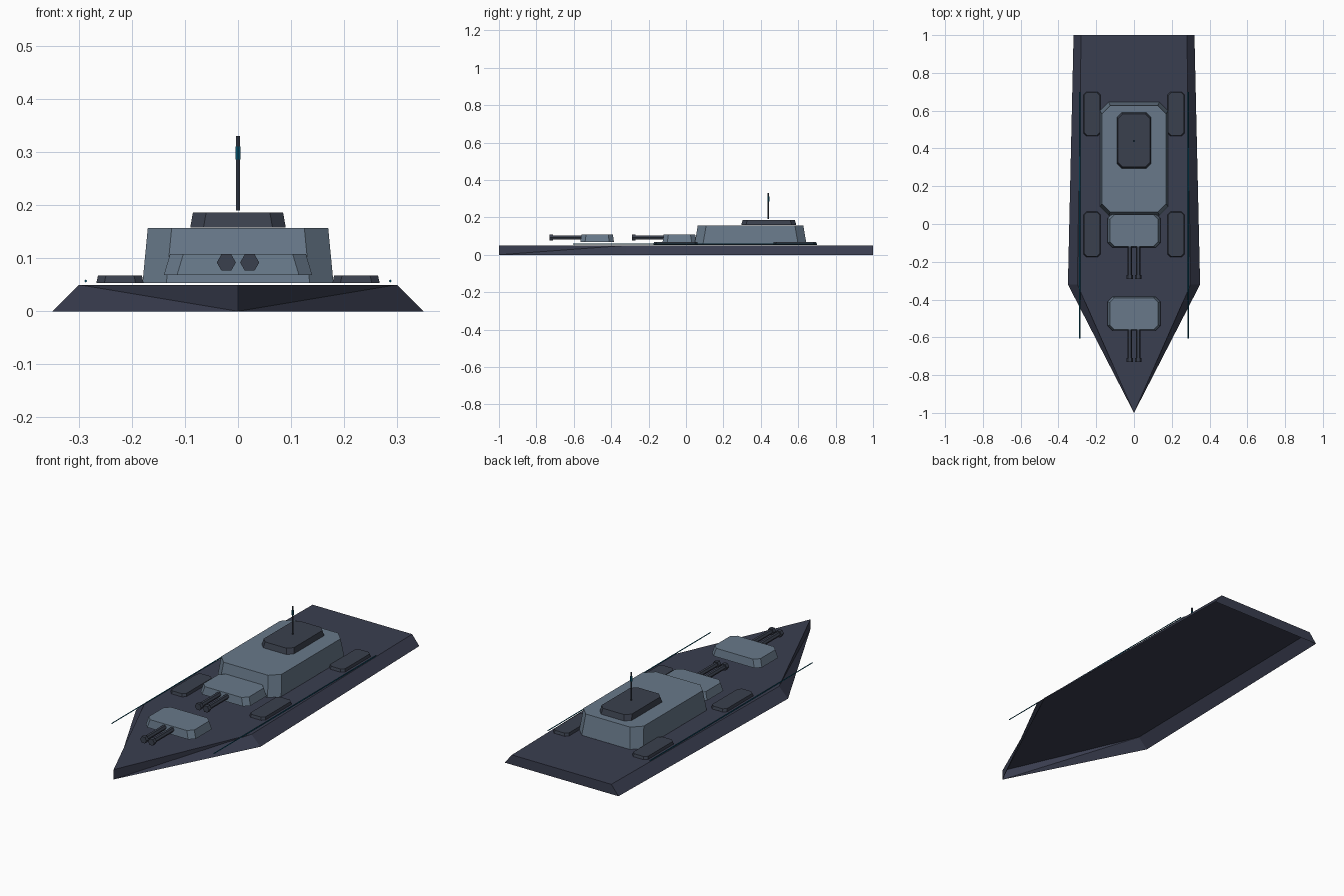
import bpy, bmesh, math
from mathutils import Matrix

if "Cube" in bpy.data.objects:
    bpy.data.objects.remove(bpy.data.objects["Cube"])


def material(name, rgb):
    lin = [(c / 255 / 12.92) if c < 11 else ((c / 255 + 0.055) / 1.055) ** 2.4 for c in rgb]
    m = bpy.data.materials.new(name)
    m.diffuse_color = (*lin, 1)
    m.use_nodes = True
    m.node_tree.nodes["Principled BSDF"].inputs["Base Color"].default_value = m.diffuse_color
    return m


HULL = material("dark slate", (58, 62, 80))
ARMOUR = material("blue grey", (104, 121, 138))
TRIM = material("dark grey", (58, 64, 77))
GLOW = material("deep teal", (8, 84, 110))


def finish(name, bm, mat):
    me = bpy.data.meshes.new(name)
    bm.to_mesh(me)
    bm.free()
    me.materials.append(mat)
    ob = bpy.data.objects.new(name, me)
    bpy.context.collection.objects.link(ob)
    return ob


def octagon(x0, x1, y0, y1, c):
    return [(x0 + c, y0), (x1 - c, y0), (x1, y0 + c), (x1, y1 - c),
            (x1 - c, y1), (x0 + c, y1), (x0, y1 - c), (x0, y0 + c)]


def block(name, x, y, z, chamfer, inset_x, inset_y, mat):
    """Chamfered box that narrows towards the top."""
    bm = bmesh.new()
    low = [bm.verts.new((*p, z[0])) for p in octagon(*x, *y, chamfer)]
    top = [bm.verts.new((*p, z[1])) for p in octagon(
        x[0] + inset_x, x[1] - inset_x, y[0] + inset_y, y[1] - inset_y, chamfer)]
    bm.faces.new(low[::-1])
    bm.faces.new(top)
    for i in range(8):
        j = (i + 1) % 8
        bm.faces.new((low[i], low[j], top[j], top[i]))
    return finish(name, bm, mat)


def rod(name, start, length, radius, axis, mat, sides=6):
    """Prism running from start along y or z."""
    bm = bmesh.new()
    bmesh.ops.create_cone(bm, cap_ends=True, segments=sides, radius1=radius,
                          radius2=radius, depth=length,
                          matrix=Matrix.Translation((0, 0, length / 2)))
    turn = Matrix.Rotation(-math.pi / 2, 4, 'X') if axis == 'y' else Matrix()
    spin = Matrix.Rotation(math.pi / 2, 4, 'Z') if axis == 'y' else Matrix()
    bm.transform(Matrix.Translation(start) @ turn @ spin)
    return finish(name, bm, mat)


# Hull: open underneath, sides leaning in to the deck, sharp vertical bow
bm = bmesh.new()
def ring(knuckle, stern, z):
    pts = [(0, -1), (knuckle, -0.32), (stern, 1), (-stern, 1), (-knuckle, -0.32)]
    return [bm.verts.new((*p, z)) for p in pts]
low, top = ring(0.35, 0.32, 0), ring(0.30, 0.28, 0.05)
bm.faces.new(top)
for i in (1, 2, 3):
    bm.faces.new((low[i], low[i + 1], top[i + 1], top[i]))
bm.faces.new((low[0], low[1], top[1]))
bm.faces.new((low[0], top[1], top[0]))
bm.faces.new((low[4], low[0], top[4]))
bm.faces.new((low[0], top[0], top[4]))
finish("hull", bm, HULL)

# Superstructure and bridge
block("superstructure", (-0.18, 0.18), (0.045, 0.645), (0.053, 0.157), 0.045, 0.01, 0.018, ARMOUR)
block("bridge", (-0.09, 0.09), (0.295, 0.59), (0.158, 0.186), 0.025, 0.005, 0.008, TRIM)

# Mast with a lit band
rod("mast", (0, 0.44, 0.19), 0.14, 0.0045, 'z', TRIM)
rod("mast_light", (0, 0.44, 0.286), 0.025, 0.0055, 'z', GLOW)

# Twin gun turrets
for n, y in (("forward", -0.475), ("rear", -0.035)):
    block(n + "_turret", (-0.14, 0.14), (y - 0.09, y + 0.09), (0.068, 0.108), 0.025, 0.012, 0.006, ARMOUR)
    for s, x in (("left", -0.022), ("right", 0.022)):
        rod(f"{n}_{s}_barrel", (x, y - 0.25, 0.092), 0.18, 0.012, 'y', TRIM)
        rod(f"{n}_{s}_muzzle", (x, y - 0.255, 0.092), 0.02, 0.018, 'y', TRIM)

# Side hatches and deck edge strips, mirrored port and starboard
for n, s in (("left", -1), ("right", 1)):
    xs = sorted((s * 0.178, s * 0.267))
    for part, y in (("front", (-0.175, 0.065)), ("back", (0.465, 0.70))):
        block(f"{n}_{part}_hatch", xs, y, (0.053, 0.067), 0.015, 0.003, 0.004, TRIM)
    rod(f"{n}_edge_strip", (s * 0.287, -0.605, 0.057), 1.305, 0.003, 'y', GLOW, 4)
